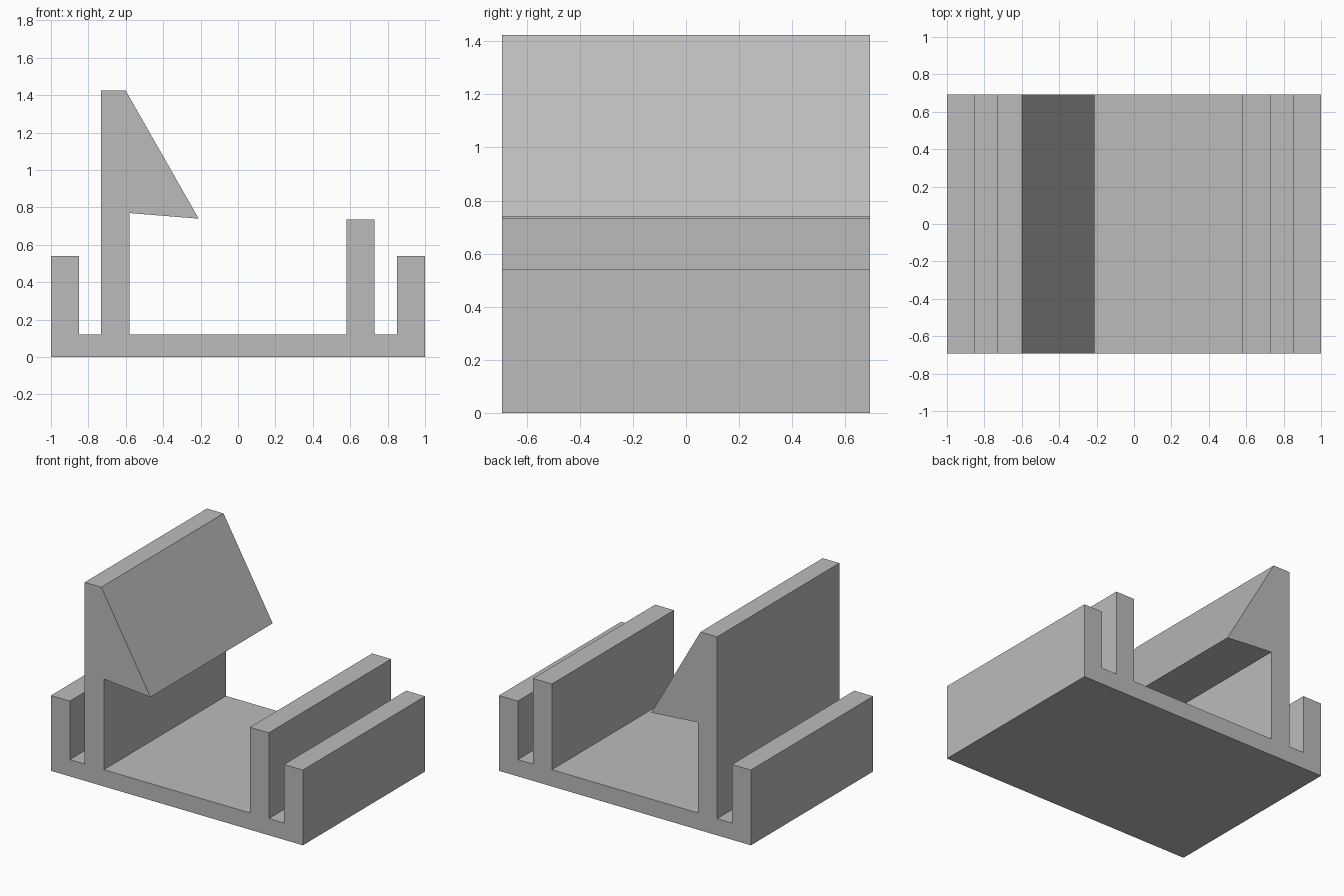
import bpy
import bmesh

DEPTH = 1.386          # length of the extrusion along y
FLOOR = 0.12           # thickness of the base plate

cube = bpy.data.objects.get("Cube")
if cube:
    bpy.data.objects.remove(cube, do_unlink=True)

# Single flat grey
grey = bpy.data.materials.new("plain_grey")
grey.use_nodes = True
colour = (0.5, 0.5, 0.5, 1.0)
grey.diffuse_color = colour
grey.node_tree.nodes["Principled BSDF"].inputs["Base Color"].default_value = colour


def extrude_profile(name, profile):
    """Extrude a closed x-z outline along y, centred on y = 0."""
    bm = bmesh.new()
    face = bm.faces.new([bm.verts.new((x, -DEPTH / 2, z)) for x, z in profile])
    result = bmesh.ops.extrude_face_region(bm, geom=[face])
    verts = [g for g in result["geom"] if isinstance(g, bmesh.types.BMVert)]
    bmesh.ops.translate(bm, verts=verts, vec=(0, DEPTH, 0))
    bmesh.ops.recalc_face_normals(bm, faces=bm.faces)
    mesh = bpy.data.meshes.new(name)
    bm.to_mesh(mesh)
    bm.free()
    mesh.materials.append(grey)
    obj = bpy.data.objects.new(name, mesh)
    bpy.context.collection.objects.link(obj)
    return obj


# Channel bracket: base, outer walls, hooked wall and short inner wall
extrude_profile("hooked_channel_bracket", [
    (-1, 0), (1, 0),
    # left outer wall
    (1, 0.54), (0.85, 0.54), (0.85, FLOOR),
    # short inner wall
    (0.73, FLOOR), (0.73, 0.735), (0.58, 0.735), (0.58, FLOOR),
    # tall wall with its wedge-shaped hook
    (-0.58, FLOOR), (-0.58, 0.77), (-0.21, 0.74), (-0.6, 1.424),
    (-0.732, 1.424), (-0.732, FLOOR),
    # right outer wall
    (-0.85, FLOOR), (-0.85, 0.54), (-1, 0.54),
])
